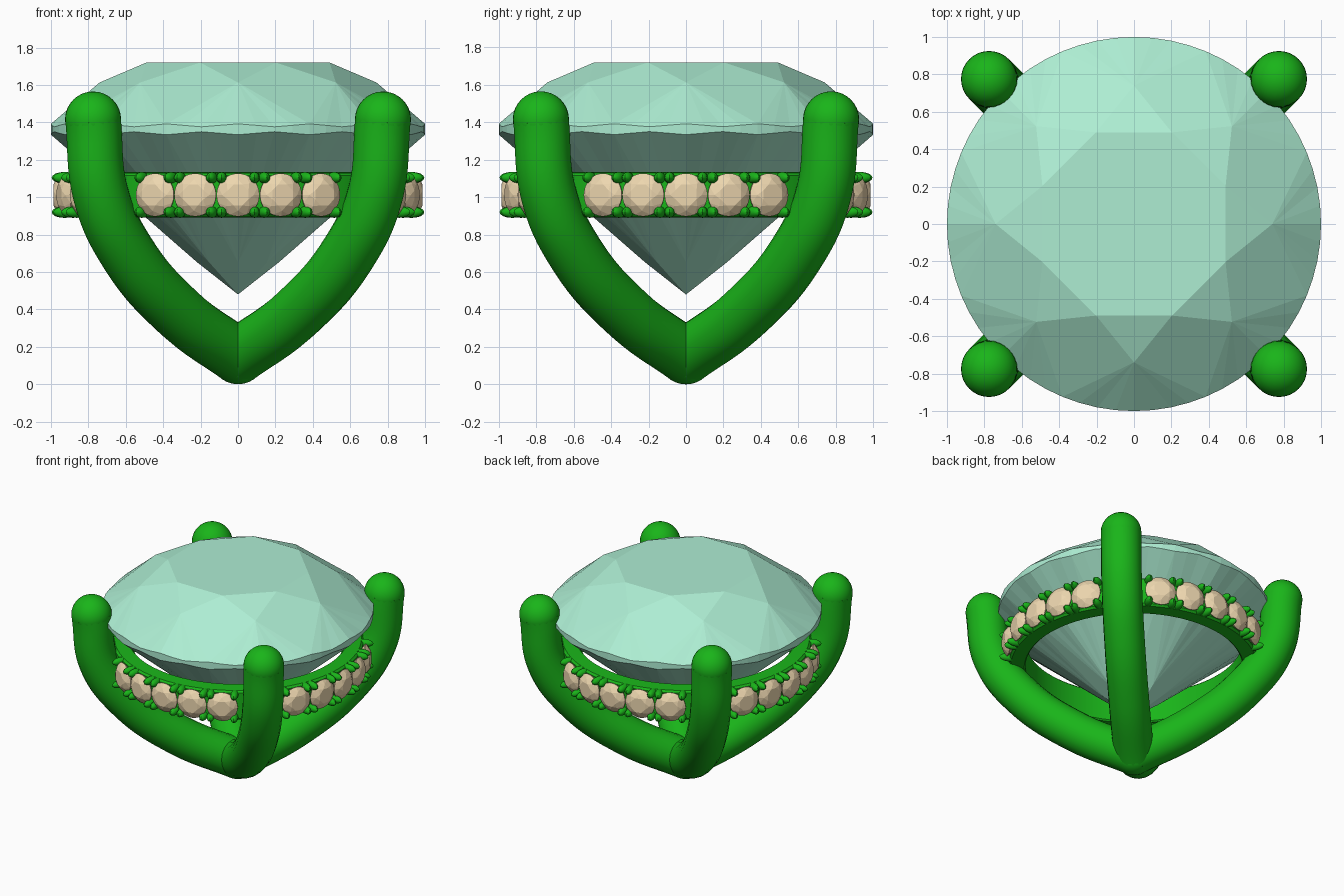
import bpy, bmesh
from math import sin, cos, pi, radians
from mathutils import Matrix, Vector

if "Cube" in bpy.data.objects:
    bpy.data.objects.remove(bpy.data.objects["Cube"])


def material(name, rgb):
    m = bpy.data.materials.new(name)
    m.diffuse_color = (*rgb, 1)
    m.use_nodes = True
    m.node_tree.nodes["Principled BSDF"].inputs["Base Color"].default_value = m.diffuse_color
    return m


METAL = material("green_metal", (0.01, 0.46, 0.01))
MINT = material("mint_stone", (0.42, 0.85, 0.65))
CREAM = material("cream_stone", (0.85, 0.68, 0.43))


def finish(name, bm, mat, smooth=False):
    bmesh.ops.recalc_face_normals(bm, faces=bm.faces)
    me = bpy.data.meshes.new(name)
    bm.to_mesh(me)
    bm.free()
    me.materials.append(mat)
    ob = bpy.data.objects.new(name, me)
    bpy.context.collection.objects.link(ob)
    if smooth:
        bpy.ops.object.select_all(action='DESELECT')
        ob.select_set(True)
        bpy.context.view_layer.objects.active = ob
        bpy.ops.object.shade_smooth_by_angle(angle=radians(35))
    return ob


def add_brilliant(bm, mat, sub):
    """Round brilliant of radius 1, mid-girdle at z = 0; sub = girdle steps per 1/16 turn."""
    n = 16 * sub

    def vert(r, deg, z):
        a = radians(deg)
        return bm.verts.new(mat @ Vector((r * cos(a), r * sin(a), z)))

    table = [vert(0.53, 22.5 + 45 * k, 0.357) for k in range(8)]
    star = [vert(0.74, 45 * k, 0.25) for k in range(8)]
    low = [vert(0.22, 45 * k, -0.71) for k in range(8)]
    culet = vert(0, 0, -0.883)
    top, bot = [], []
    for i in range(n):
        h = 0.021 + 0.008 * cos(2 * pi * i / sub)      # scalloped girdle edge
        top.append(vert(1, 360 * i / n, h))
        bot.append(vert(1, 360 * i / n, -h))
    bm.faces.new(table)
    for i in range(n):
        j = (i + 1) % n
        bm.faces.new((top[i], bot[i], bot[j], top[j]))
        k = ((i + sub) // (2 * sub)) % 8                # nearest star / lower point
        bm.faces.new((star[k], top[i], top[j]))
        bm.faces.new((low[k], bot[j], bot[i]))
    for k in range(8):
        m, g = (k + 1) % 8, (2 * k + 1) * sub
        bm.faces.new((table[k - 1], star[k], table[k]))
        bm.faces.new((table[k], star[k], top[g], star[m]))
        bm.faces.new((culet, low[m], bot[g], low[k]))


# centre stone
bm = bmesh.new()
add_brilliant(bm, Matrix.Translation((0, 0, 1.363)), 4)
finish("centre_stone", bm, MINT)

# four curved prongs meeting at the base
R = 0.15
PATH = [(0, 0.15), (0.315, 0.38), (0.59, 0.70), (0.735, 1.02), (0.775, 1.415)]
cu = bpy.data.curves.new("prongs", 'CURVE')
cu.dimensions = '3D'
cu.bevel_depth = R
cu.bevel_resolution = 8
cu.resolution_u = 10
cu.use_fill_caps = True
for sx, sy in ((1, 1), (-1, 1), (-1, -1), (1, -1)):
    sp = cu.splines.new('BEZIER')
    sp.bezier_points.add(len(PATH) - 1)
    for p, (t, z) in zip(sp.bezier_points, PATH):
        p.co = (sx * t, sy * t, z)
        p.handle_left_type = p.handle_right_type = 'AUTO'
cu.materials.append(METAL)
bpy.context.collection.objects.link(bpy.data.objects.new("prongs", cu))

# rounded prong ends and base ball
bm = bmesh.new()
ends = [(sx * 0.775, sy * 0.775, 1.415) for sx in (1, -1) for sy in (1, -1)]
for c in ends + [(0, 0, R)]:
    bmesh.ops.create_uvsphere(bm, u_segments=32, v_segments=16, radius=R,
                              matrix=Matrix.Translation(c))
finish("prong_ends", bm, METAL, True)

# gallery band: small rectangular section swept round the axis
bm = bmesh.new()
SECTION = [(0.80, 0.90), (0.81, 0.89), (0.91, 0.895), (0.925, 0.91),
           (0.925, 1.115), (0.91, 1.13), (0.81, 1.135), (0.80, 1.125)]
N = 96
rings = [[bm.verts.new((r * cos(2 * pi * i / N), r * sin(2 * pi * i / N), z))
          for r, z in SECTION] for i in range(N)]
for i in range(N):
    a, b = rings[i - 1], rings[i]
    for k in range(len(SECTION)):
        bm.faces.new((a[k - 1], b[k - 1], b[k], a[k]))
finish("gallery_band", bm, METAL, True)

# five small stones per quarter, each held by four beads
stones, beads = bmesh.new(), bmesh.new()
for q in range(4):
    for s in range(-2, 3):
        turn = Matrix.Rotation(radians(90 * q + 14 * s), 4, 'Z')
        face_out = turn @ Matrix.Translation((0.945, 0, 1.012)) @ Matrix.Rotation(pi / 2, 4, 'Y')
        add_brilliant(stones, face_out @ Matrix.Scale(0.115, 4), 2)
        for dy in (-0.088, 0.088):
            for dz in (-0.092, 0.092):
                bmesh.ops.create_uvsphere(
                    beads, u_segments=12, v_segments=8, radius=0.03,
                    matrix=turn @ Matrix.Translation((0.93, dy, 1.012 + dz))
                    @ Matrix.Diagonal((2.2, 0.95, 1.02, 1)))
finish("band_stones", stones, CREAM)
finish("band_beads", beads, METAL, True)
